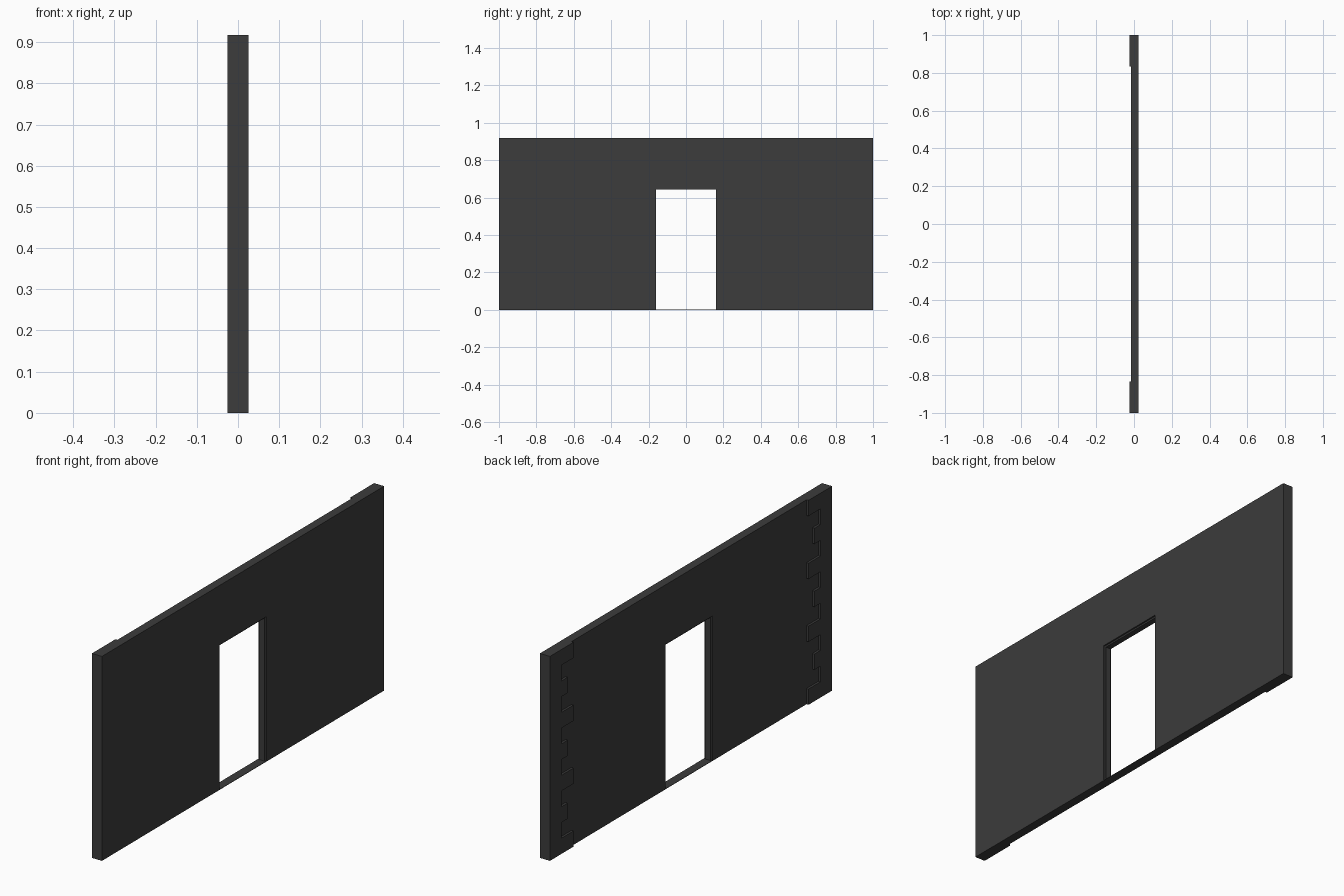
import bpy, bmesh

if "Cube" in bpy.data.objects:
    bpy.data.objects.remove(bpy.data.objects["Cube"])

H = 0.917                     # wall height
X_BACK, X_FACE, X_FRONT = -0.025, -0.015, 0.025

dark = bpy.data.materials.new("dark_grey")
dark.diffuse_color = (0.045, 0.045, 0.045, 1)
dark.use_nodes = True
dark.node_tree.nodes["Principled BSDF"].inputs["Base Color"].default_value = dark.diffuse_color


def extrude_profile(name, pts, x0, x1):
    """Extrude a closed (y, z) outline along x."""
    bm = bmesh.new()
    face = bm.faces.new([bm.verts.new((x0, y, z)) for y, z in pts])
    res = bmesh.ops.extrude_face_region(bm, geom=[face])
    verts = [v for v in res["geom"] if isinstance(v, bmesh.types.BMVert)]
    bmesh.ops.translate(bm, verts=verts, vec=(x1 - x0, 0, 0))
    bmesh.ops.recalc_face_normals(bm, faces=bm.faces)
    me = bpy.data.meshes.new(name)
    bm.to_mesh(me)
    bm.free()
    me.materials.append(dark)
    ob = bpy.data.objects.new(name, me)
    bpy.context.collection.objects.link(ob)
    return ob


def portal(half_out, top_out, half_in, top_in):
    """Outline of an upside-down U around the doorway."""
    return [(-half_out, 0), (-half_in, 0), (-half_in, top_in), (half_in, top_in),
            (half_in, 0), (half_out, 0), (half_out, top_out), (-half_out, top_out)]


# Wall slab with doorway
extrude_profile("wall", portal(1, H, 0.167, 0.65), X_FACE, X_FRONT)

# Thin door lining set back from both wall faces
extrude_profile("door_lining", portal(0.167, 0.65, 0.161, 0.643), -0.008, 0.018)

# Thin threshold across the doorway
extrude_profile("threshold", [(-0.167, 0), (0.167, 0), (0.167, 0.002), (-0.167, 0.002)],
                X_FACE, X_FRONT)

# Raised corner stones: long, short, medium, short courses up both ends
rows = 13
widths = [1 / 6, 1 / 12, 1 / 8, 1 / 12]
step = H / rows
for side, label in ((1, "left"), (-1, "right")):
    outline = [(side, H), (side, 0)]
    for i in range(rows):
        y = side * (1 - widths[i % 4])
        outline += [(y, i * step), (y, (i + 1) * step)]
    extrude_profile("corner_stones_" + label, outline, X_BACK, X_FACE)
